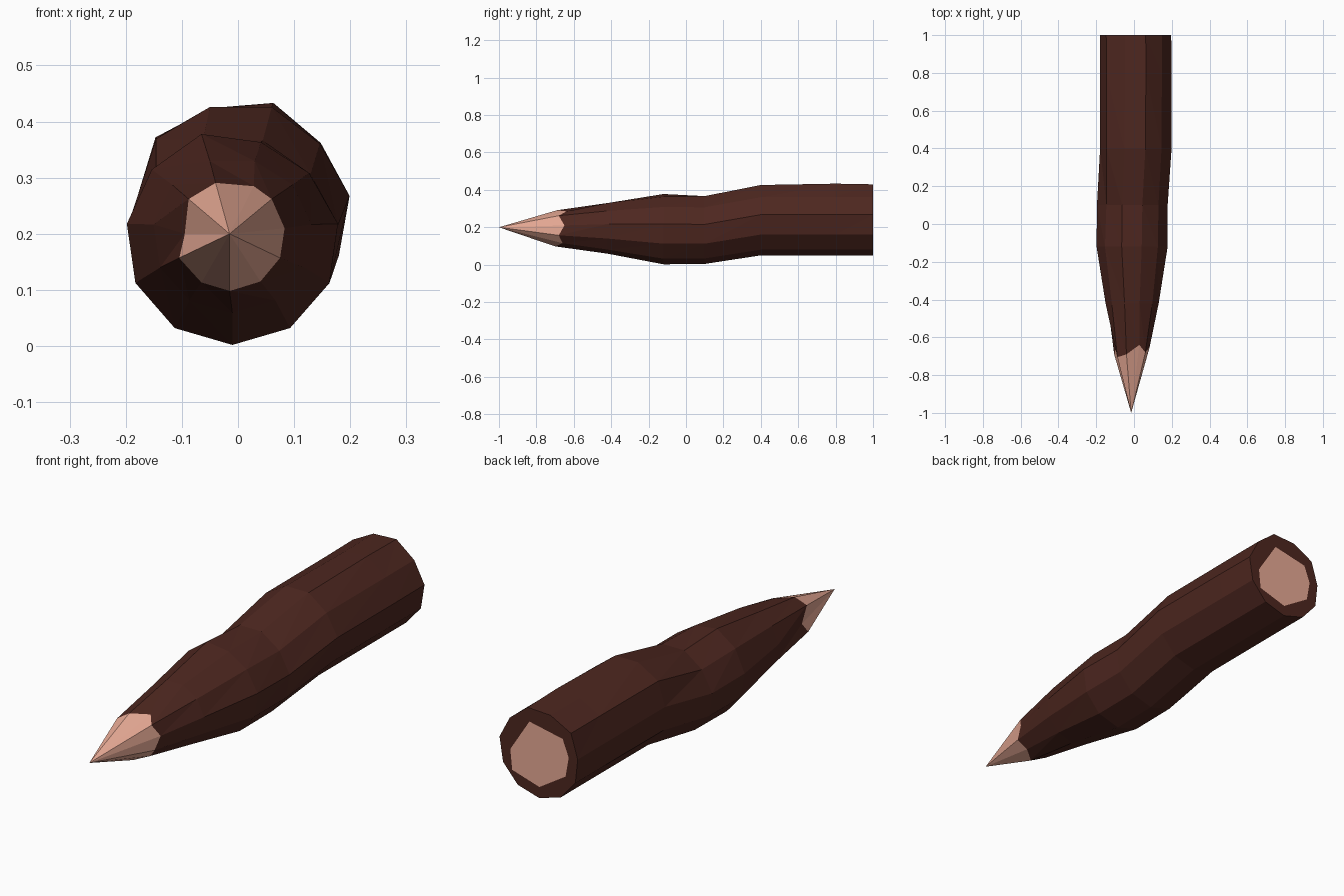
import bpy, bmesh, math

if "Cube" in bpy.data.objects:
    bpy.data.objects.remove(bpy.data.objects["Cube"])

SIDES = 11


def material(name, rgb):
    m = bpy.data.materials.new(name)
    m.diffuse_color = (*rgb, 1)
    m.use_nodes = True
    m.node_tree.nodes["Principled BSDF"].inputs["Base Color"].default_value = m.diffuse_color
    return m


bark = material("bark", (0.075, 0.020, 0.014))
wood = material("bare_wood", (0.80, 0.40, 0.30))


def ring(y, cx, cz, rx, rz, radial=None):
    """Lopsided 11-sided cross-section, first corner at the bottom."""
    pts = []
    for i in range(SIDES):
        a = -math.pi / 2 + 2 * math.pi * i / SIDES
        k = radial[i] if radial else 1
        pts.append((cx + rx * k * math.cos(a), y, cz + rz * k * math.sin(a)))
    return pts


# ragged edge where the bark was whittled away (x, y, z)
cut = [(-.015, -.70, .098), (.04, -.66, .115), (.075, -.68, .157), (.083, -.65, .21),
       (.06, -.68, .262), (.028, -.64, .285), (-.04, -.69, .291), (-.088, -.705, .262),
       (-.095, -.66, .20), (-.105, -.69, .157), (-.065, -.66, .113)]

# gnarled trunk sections, from the point to the sawn end
gnarl = [1, 1, 1, 1.02, .98, 1.06, 1, 1.05, .98, 1, 1]
sections = [
    cut,
    ring(-.42, -.010, .197, .142, .138),
    ring(-.12, -.010, .191, .190, .189, [1, 1, 1, 1, .95, .95, 1.03, 1, 1, 1, 1]),
    ring(.10, -.009, .189, .189, .185, [1, 1, 1, 1, .97, 1, 1, .96, 1, 1, 1]),
    ring(.40, .005, .240, .192, .190, [1, 1, 1, 1.02, .97, 1.02, 1.02, 1.04, .97, 1, 1]),
    ring(.80, .006, .240, .191, .190, gnarl),
    ring(1.0, .006, .240, .191, .190, [1, 1, 1, 1.01, .98, 1.04, 1.01, 1.06, .98, 1, 1]),
]

# sawn heartwood outline on the end (x, z)
heart = [(.005, .098), (.136, .138), (.145, .226), (.053, .370),
         (-.107, .337), (-.136, .263), (-.121, .177)]


def make_object(name, bm, mat):
    bmesh.ops.recalc_face_normals(bm, faces=bm.faces)
    me = bpy.data.meshes.new(name)
    bm.to_mesh(me)
    bm.free()
    me.materials.append(mat)
    ob = bpy.data.objects.new(name, me)
    bpy.context.collection.objects.link(ob)
    return ob


# bark trunk with its sawn rim
bm = bmesh.new()
loops = [[bm.verts.new(p) for p in s] for s in sections]
for a, b in zip(loops, loops[1:]):
    for i in range(SIDES):
        j = (i + 1) % SIDES
        bm.faces.new((a[i], a[j], b[j]))
        bm.faces.new((a[i], b[j], b[i]))
inner = [bm.verts.new((x, 1, z)) for x, z in heart]
rim = [bm.edges.new((inner[i], inner[i - 1])) for i in range(len(inner))]
outer = [bm.edges.get((loops[-1][i], loops[-1][i - 1])) for i in range(SIDES)]
bmesh.ops.bridge_loops(bm, edges=rim + outer)
make_object("bark_trunk", bm, bark)

# whittled point
bm = bmesh.new()
tip = bm.verts.new((-.015, -1, .20))
base = [bm.verts.new(p) for p in cut]
for i in range(SIDES):
    bm.faces.new((tip, base[i - 1], base[i]))
make_object("sharpened_point", bm, wood)

# sawn end
bm = bmesh.new()
bm.faces.new([bm.verts.new((x, 1, z)) for x, z in reversed(heart)])
ob = make_object("sawn_end", bm, wood)
if ob.data.polygons[0].normal.y < 0:
    ob.data.flip_normals()
